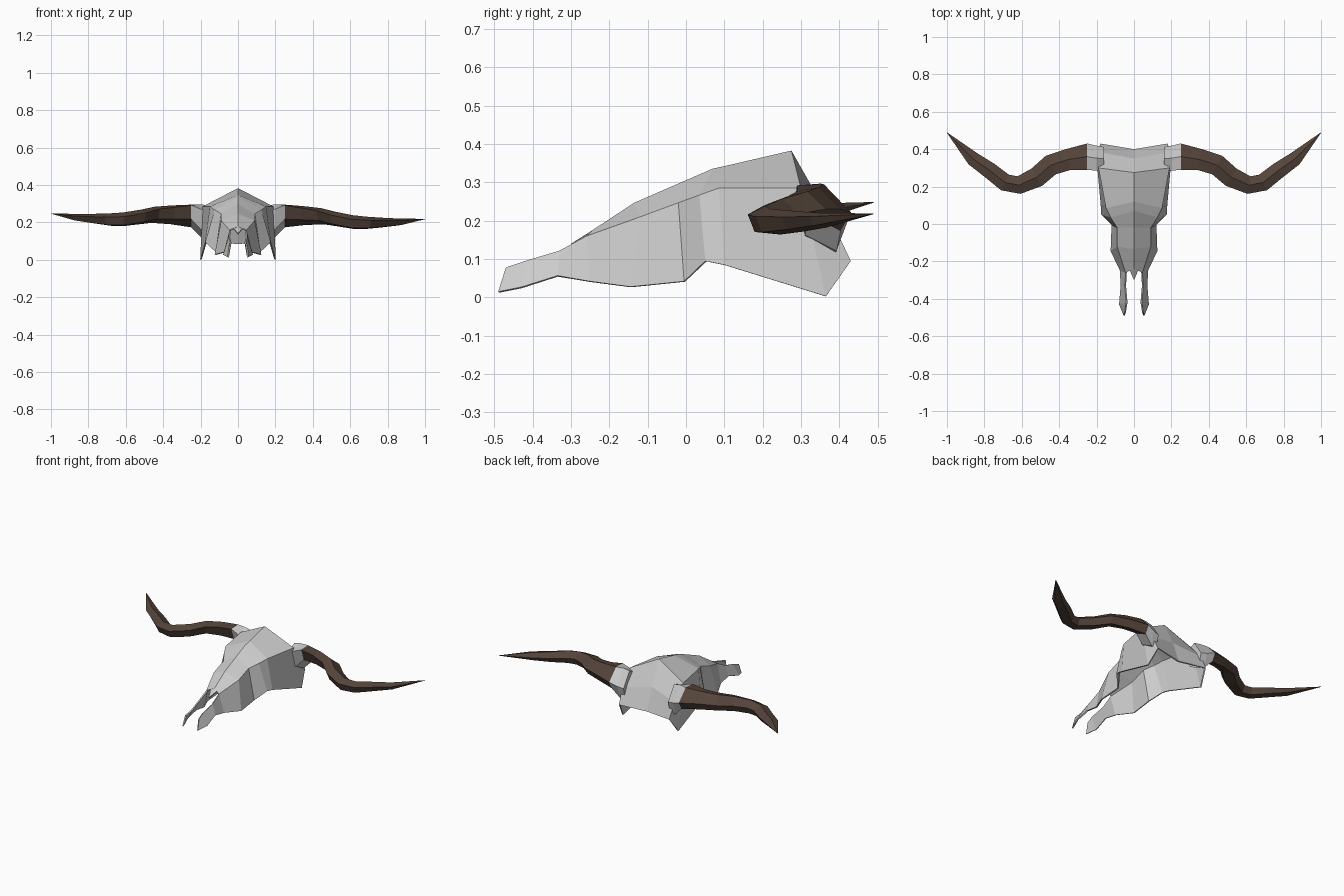
import bpy, bmesh, math
from mathutils import Vector

if "Cube" in bpy.data.objects:
    bpy.data.objects.remove(bpy.data.objects["Cube"])

brown = bpy.data.materials.new("horn_brown")
brown.diffuse_color = (0.09, 0.058, 0.043, 1)
brown.use_nodes = True
brown.node_tree.nodes["Principled BSDF"].inputs["Base Color"].default_value = brown.diffuse_color


def finish(name, bm, mat=None):
    bmesh.ops.remove_doubles(bm, verts=bm.verts, dist=0.0005)
    bmesh.ops.recalc_face_normals(bm, faces=bm.faces)
    me = bpy.data.meshes.new(name)
    bm.to_mesh(me)
    bm.free()
    ob = bpy.data.objects.new(name, me)
    bpy.context.collection.objects.link(ob)
    if mat:
        me.materials.append(mat)
    return ob


def strip(bm, row_a, row_b):
    a = [bm.verts.new(p) for p in row_a]
    b = [bm.verts.new(p) for p in row_b]
    for i in range(len(a) - 1):
        bm.faces.new((a[i], a[i + 1], b[i + 1], b[i]))


def face(bm, *pts):
    bm.faces.new([bm.verts.new(p) for p in pts])


# Half skull shell: ridge line, roof edge and lower edge, front to back
ridge = [(0, -.24, .178), (0, -.135, .247), (0, -.02, .297),
         (0, .07, .336), (0, .12, .347), (0, .275, .383)]
edge = [(.045, -.26, .16), (.09, -.12, .21), (.09, -.02, .247),
        (.125, .035, .267), (.15, .085, .285), (.19, .30, .285)]
lower = [(.075, -.25, .042), (.125, -.145, .028), (.12, -.005, .042),
         (.175, .05, .095), (.178, .10, .085), (.202, .365, .003)]
bm = bmesh.new()
strip(bm, ridge, edge)
strip(bm, edge, lower)

# Nasal point
face(bm, ridge[0], (0, -.30, .14), (.022, -.25, .168))

# Snout prong
prong_top = [edge[0], (.05, -.33, .122), (.042, -.42, .095), (.05, -.47, .078)]
prong_low = [lower[0], (.072, -.335, .057), (.08, -.43, .027), (.056, -.49, .015)]
strip(bm, prong_top, prong_low)

# Back plate and rear jaw corner
mid_c, mid_s = (0, .35, .23), (.188, .385, .19)
low_c, low_s = (0, .40, .088), (.18, .43, .095)
strip(bm, [ridge[-1], mid_c, low_c], [edge[-1], mid_s, low_s])
face(bm, edge[-1], mid_s, low_s, lower[-1])

skull = finish("skull", bm)
m = skull.modifiers.new("mirror", 'MIRROR')
m.use_clip = True
s = skull.modifiers.new("thickness", 'SOLIDIFY')
s.thickness = 0.008
s.offset = -1


def tube(name, side, stations, mat=None, drop=0.0):
    """Five-sided loft; station = x, y, z, half width, half height, tilt."""
    bm = bmesh.new()
    pts = [Vector(st[:3]) for st in stations]
    rings = []
    for i, (x, y, z, rw, rh, tilt) in enumerate(stations):
        t = pts[min(i + 1, len(pts) - 1)] - pts[max(i - 1, 0)]
        n = Vector((-t.y, t.x, 0)).normalized()
        if x < .26:
            n = Vector((0, 1, 0))
        dz = drop * max(0, x - .25) / .75
        ring = []
        for k in range(5):
            a = math.radians(90 + 72 * k)
            w = math.cos(a) * rw
            p = pts[i] + n * w + Vector((0, 0, math.sin(a) * rh - tilt * w - dz))
            ring.append(bm.verts.new((p.x * side, p.y, p.z)))
        rings.append(ring)
    for r, q in zip(rings, rings[1:]):
        for k in range(5):
            bm.faces.new((r[k], r[(k + 1) % 5], q[(k + 1) % 5], q[k]))
    bm.faces.new(rings[0])
    bm.faces.new(rings[-1])
    return finish(name, bm, mat)


base = (.25, .36, .24, .074, .055, .5)
boss = [(.16, .35, .20, .065, .09, .5), (.20, .352, .212, .07, .085, .5), base]
horn = [base,
        (.35, .345, .243, .060, .048, .4),
        (.445, .315, .242, .059, .042, .3),
        (.52, .25, .228, .057, .040, .2),
        (.615, .208, .214, .050, .039, .1),
        (.69, .222, .213, .049, .035, .1),
        (.77, .285, .218, .046, .028, .1),
        (.86, .348, .225, .040, .020, .1),
        (1.0, .489, .248, .001, .001, 0)]

# Bony horn cores and horns, the right horn hanging slightly lower
for side, label, drop in ((-1, "left", 0), (1, "right", .03)):
    tube("horn_core_" + label, side, boss)
    tube("horn_" + label, side, horn, brown, drop)
